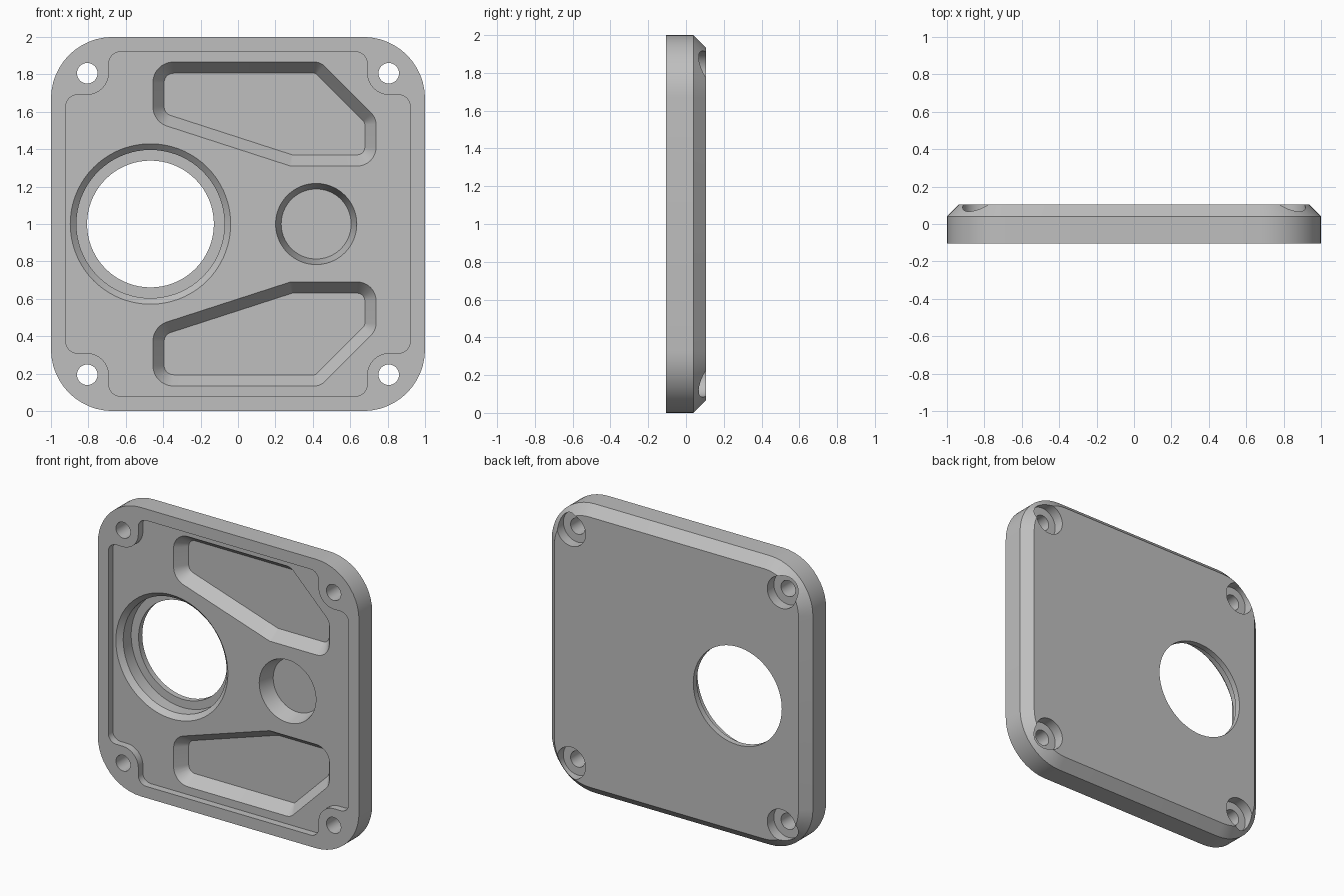
import bpy, bmesh, math
from mathutils import Vector

cube = bpy.data.objects.get("Cube")
if cube:
    bpy.data.objects.remove(cube, do_unlink=True)

FRONT, BACK = -0.105, 0.105
FLOOR = -0.055          # floor of the shallow front recess
OUT = 0.2               # where cutters leave the plate


def outline(corners, inset=0.0, seg=12):
    """Rounded polygon from (x, z, radius) corners, optionally inset."""
    pts, n = [], len(corners)
    for i, (x, z, r) in enumerate(corners):
        p = Vector((x, z))
        a = (Vector(corners[i - 1][:2]) - p).normalized()
        b = (Vector(corners[(i + 1) % n][:2]) - p).normalized()
        theta = a.angle(b)
        centre = p + (a + b) * (r / math.sin(theta))
        t = r / math.tan(theta / 2)
        start, end = p + a * t - centre, p + b * t - centre
        sweep = math.pi - theta
        for k in range(seg + 1):
            f = k / seg
            d = start * math.sin((1 - f) * sweep) + end * math.sin(f * sweep)
            pts.append(centre + d.normalized() * (r - inset))
    return pts


def circle(x, z, r, seg=72):
    return [Vector((x + r * math.cos(math.tau * k / seg),
                    z + r * math.sin(math.tau * k / seg))) for k in range(seg)]


def loft(name, rings):
    """Closed solid through (y, outline) rings."""
    bm = bmesh.new()
    loops = [[bm.verts.new((p.x, y, p.y)) for p in pts] for y, pts in rings]
    n = len(loops[0])
    for lo, hi in zip(loops, loops[1:]):
        for i in range(n):
            j = (i + 1) % n
            bm.faces.new((lo[i], lo[j], hi[j], hi[i]))
    bm.faces.new(loops[0])
    bm.faces.new(loops[-1])
    bmesh.ops.recalc_face_normals(bm, faces=bm.faces[:])
    mesh = bpy.data.meshes.new(name)
    bm.to_mesh(mesh)
    bm.free()
    ob = bpy.data.objects.new(name, mesh)
    bpy.context.collection.objects.link(ob)
    return ob


def turned(name, x, z, profile):
    return loft(name, [(y, circle(x, z, r)) for y, r in profile])


# Plate with rounded corners and a chamfered back edge
square = [(-1, 0, 0.33), (1, 0, 0.33), (1, 2, 0.33), (-1, 2, 0.33)]
plate = loft("cover_plate", [(FRONT, outline(square)), (0.04, outline(square)),
                             (BACK, outline(square, 0.065))])
cutters = []

# Shallow front recess that steps around the four screw bosses
recess = []
for sx, sz in ((1, 1), (-1, 1), (-1, -1), (1, -1)):
    corner = [(0.92, 0.69, 0.06), (0.69, 0.69, 0.12), (0.69, 0.92, 0.06)]
    if sx * sz < 0:
        corner.reverse()
    recess += [(sx * x, 1 + sz * z, r) for x, z, r in corner]
cutters.append(loft("recess_cutter", [(-OUT, outline(recess)), (FLOOR, outline(recess))]))

# Two mirrored pockets with sloping walls
pocket = [(-0.455, 0.866, 0.11), (0.44, 0.866, 0.075), (0.738, 0.568, 0.09),
          (0.738, 0.31, 0.1), (0.28, 0.31, 0.065), (-0.455, 0.548, 0.11)]
for side in (1, -1):
    shape = [(x, 1 + side * z, r) for x, z, r in pocket]
    cutters.append(loft("pocket_cutter", [
        (FLOOR - 0.02, outline(shape)), (FLOOR, outline(shape)),
        (FLOOR + 0.08, outline(shape, 0.06))]))

# Large stepped opening
cutters.append(turned("opening_cutter", -0.468, 1, [
    (FLOOR - 0.02, 0.429), (FLOOR, 0.429), (FLOOR + 0.033, 0.396),
    (0.065, 0.396), (0.065, 0.339), (OUT, 0.339)]))

# Small blind round pocket
cutters.append(turned("round_pocket_cutter", 0.418, 1, [
    (FLOOR - 0.02, 0.217), (FLOOR, 0.217), (0.055, 0.187)]))

# Counterbored screw holes
for x in (-0.806, 0.806):
    for z in (0.194, 1.806):
        cutters.append(turned("screw_hole_cutter", x, z, [
            (-OUT, 0.055), (0.033, 0.055), (0.033, 0.11), (OUT, 0.11)]))

# Cut everything out of the plate
bpy.ops.object.select_all(action="DESELECT")
bpy.context.view_layer.objects.active = plate
plate.select_set(True)
for cutter in cutters:
    cutter.hide_render = True
    mod = plate.modifiers.new("cut", "BOOLEAN")
    mod.operation = "DIFFERENCE"
    mod.solver = "EXACT"
    mod.object = cutter
    bpy.ops.object.modifier_apply(modifier=mod.name)
    bpy.data.objects.remove(cutter, do_unlink=True)

# Plain grey metal
grey = bpy.data.materials.new("grey_metal")
grey.use_nodes = True
colour = (0.52, 0.52, 0.52, 1)
grey.diffuse_color = colour
grey.node_tree.nodes["Principled BSDF"].inputs["Base Color"].default_value = colour
plate.data.materials.clear()
plate.data.materials.append(grey)
bpy.ops.object.shade_smooth_by_angle(angle=math.radians(25))
